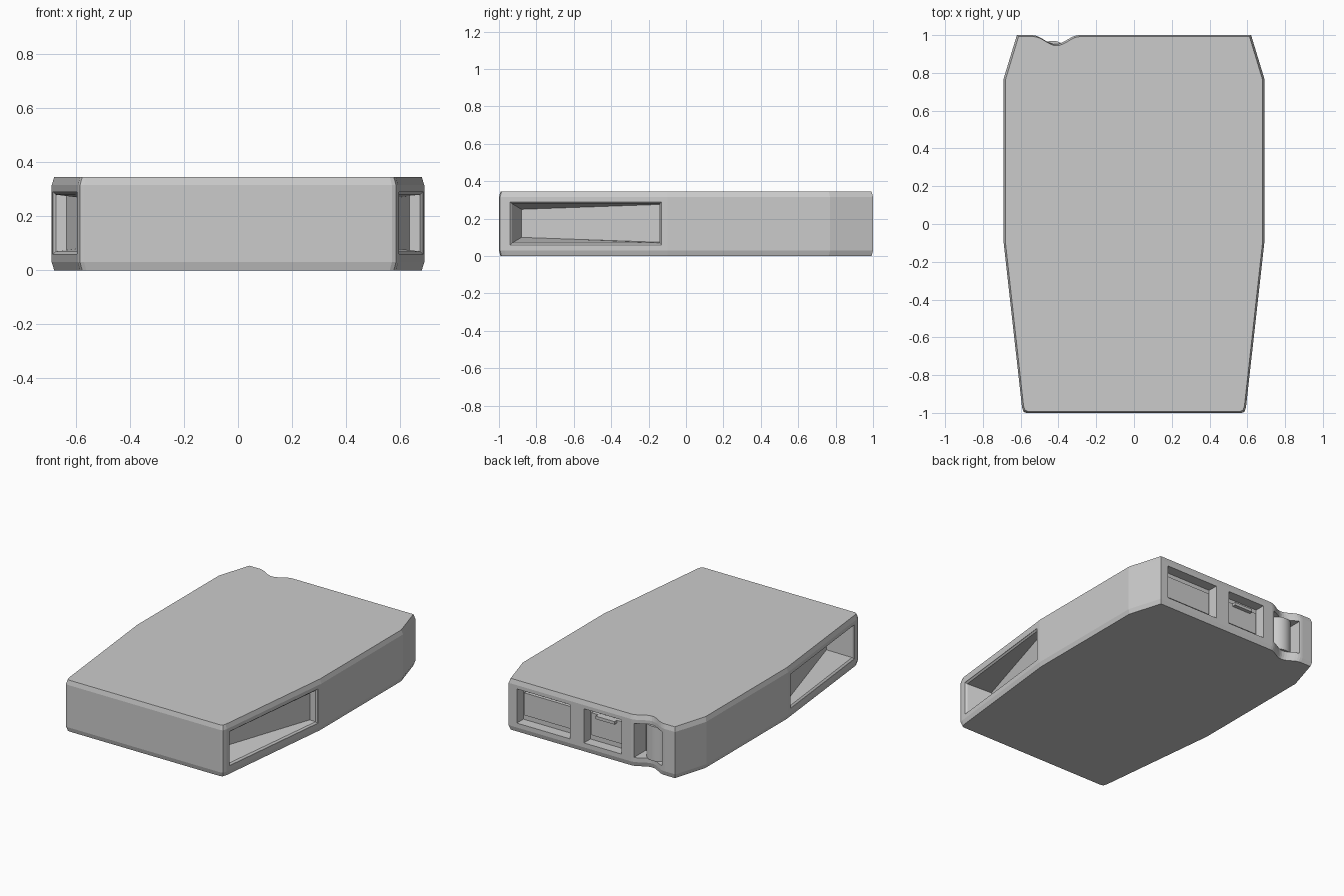
import bpy, bmesh, math

if "Cube" in bpy.data.objects:
    bpy.data.objects.remove(bpy.data.objects["Cube"])

H = 0.345


def loft(name, rings):
    """Closed solid through rings holding equal numbers of points."""
    bm = bmesh.new()
    loops = [[bm.verts.new(p) for p in ring] for ring in rings]
    n = len(loops[0])
    for a, b in zip(loops, loops[1:]):
        for i in range(n):
            j = (i + 1) % n
            bm.faces.new((a[i], a[j], b[j], b[i]))
    bm.faces.new(loops[0][::-1])
    bm.faces.new(loops[-1])
    bmesh.ops.recalc_face_normals(bm, faces=bm.faces[:])
    mesh = bpy.data.meshes.new(name)
    bm.to_mesh(mesh)
    bm.free()
    ob = bpy.data.objects.new(name, mesh)
    bpy.context.collection.objects.link(ob)
    return ob


def box(name, x0, x1, y0, y1, z0, z1):
    return loft(name, [[(x0, y0, z), (x1, y0, z), (x1, y1, z), (x0, y1, z)]
                       for z in (z0, z1)])


def cut(target, cutter):
    mod = target.modifiers.new("cut", "BOOLEAN")
    mod.operation = "DIFFERENCE"
    mod.solver = "EXACT"
    mod.object = cutter
    bpy.context.view_layer.objects.active = target
    bpy.ops.object.modifier_apply(modifier=mod.name)
    bpy.data.objects.remove(cutter)


# Case outline with a scooped notch in the back edge
half = [(0.57, -1), (0.585, -0.994), (0.593, -0.97), (0.69, -0.1), (0.69, 0.77), (0.62, 1)]
notch = []
for i in range(17):
    t = i / 16
    notch.append((-0.29 - 0.25 * t, 1 - 0.024 * (1 - math.cos(2 * math.pi * t))))
outline = half + notch + [(-x, y) for x, y in reversed(half)]


def ring(z, sx, sy):
    return [(x * sx, y * sy, z) for x, y in outline]


# Case with chamfered top and bottom rims
case = loft("case", [ring(0, 0.986, 0.992), ring(0.03, 1, 1),
                     ring(H - 0.03, 1, 1), ring(H, 0.986, 0.992)])


# Wedge-shaped side pockets, deepest at the front
def side_x(y):
    return 0.593 + (y + 0.97) * 0.097 / 0.87


def pocket_ring(s, xa, ya, xb, yb, inset_a, inset_b):
    return [(s * xa, ya, 0.06 + inset_a), (s * xb, yb, 0.06 + inset_b),
            (s * xb, yb, 0.29 - inset_b), (s * xa, ya, 0.29 - inset_a)]


xa, xb = side_x(-0.94), side_x(-0.13)
for s in (-1, 1):
    cut(case, loft("side_pocket_cutter", [
        pocket_ring(s, xa + 0.05, -0.94, xb + 0.05, -0.13, 0, 0),
        pocket_ring(s, xa - 0.002, -0.94, xb - 0.002, -0.13, 0, 0),
        pocket_ring(s, xa - 0.012, -0.93, xb - 0.012, -0.14, 0.01, 0.01),
        pocket_ring(s, 0.43, -0.88, 0.635, -0.142, 0.04, 0.014)]))

# Two port windows and the opening inside the notch
for x0, x1, depth in ((0.165, 0.56, 0.07), (-0.22, 0.06, 0.07), (-0.52, -0.31, 0.13)):
    cut(case, box("port_cutter", x0, x1, 1 - depth, 1.1, 0.06, 0.29))

# Raised port parts inside the windows
box("wide_port_plate", 0.185, 0.54, 0.92, 0.95, 0.10, 0.25)
box("small_port_plate", -0.20, 0.04, 0.92, 0.95, 0.10, 0.25)
box("small_port_tongue", -0.15, -0.01, 0.94, 0.975, 0.23, 0.25)

# Rounded button in the notch
arc = [(-0.43 + 0.085 * math.cos(2 * math.pi * i / 24),
        0.885 + 0.085 * math.sin(2 * math.pi * i / 24)) for i in range(24)]
button = loft("notch_button", [[(x, y, z) for x, y in arc] for z in (0.059, 0.291)])
bpy.context.view_layer.objects.active = button
button.select_set(True)
bpy.ops.object.shade_smooth_by_angle(angle=math.radians(30))
